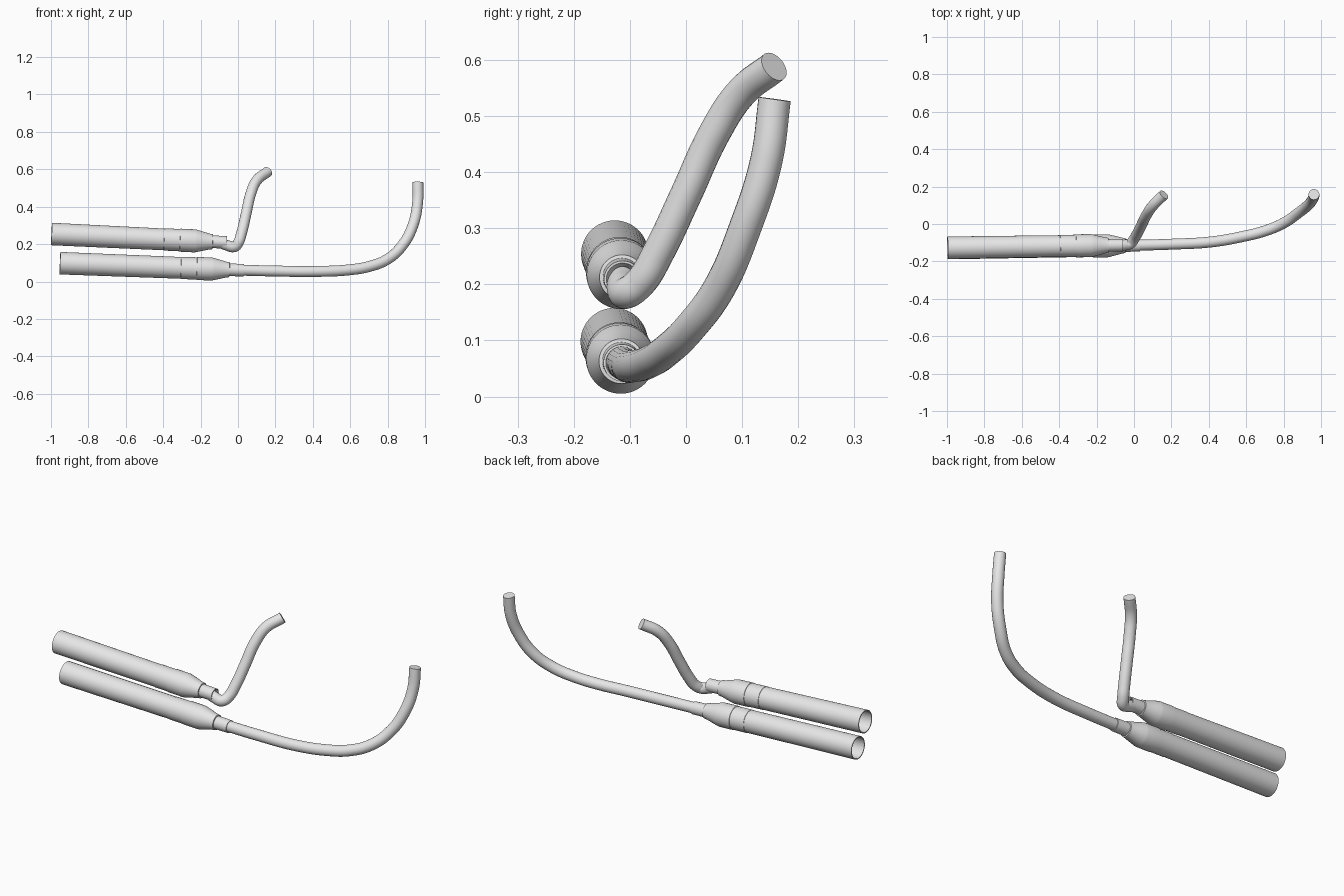
import bpy, bmesh, math
from mathutils import Vector

cube = bpy.data.objects.get("Cube")
if cube:
    bpy.data.objects.remove(cube, do_unlink=True)

# One plain metal colour
metal = bpy.data.materials.new("light_grey_metal")
metal.use_nodes = True
colour = (0.8, 0.8, 0.8, 1)
metal.diffuse_color = colour
metal.node_tree.nodes["Principled BSDF"].inputs["Base Color"].default_value = colour


def finish(obj, angle=25):
    bpy.ops.object.select_all(action='DESELECT')
    obj.select_set(True)
    bpy.context.view_layer.objects.active = obj
    bpy.ops.object.shade_smooth_by_angle(angle=math.radians(angle))


def lathe(name, profile, start, end, sides=48):
    """Spin (distance, radius) pairs about the line from start to end."""
    bm = bmesh.new()
    rings = []
    for d, r in profile:
        angles = [2 * math.pi * i / sides for i in range(sides)]
        rings.append([bm.verts.new((r * math.cos(a), r * math.sin(a), d)) for a in angles])
    for a, b in zip(rings, rings[1:]):
        for i in range(sides):
            j = (i + 1) % sides
            bm.faces.new((a[i], a[j], b[j], b[i]))
    bm.faces.new(rings[-1])
    bmesh.ops.recalc_face_normals(bm, faces=bm.faces)
    axis = Vector(end) - Vector(start)
    mesh = bpy.data.meshes.new(name)
    bm.to_mesh(mesh)
    bm.free()
    mesh.transform(axis.to_track_quat('Z', 'Y').to_matrix().to_4x4())
    mesh.materials.append(metal)
    obj = bpy.data.objects.new(name, mesh)
    obj.location = start
    bpy.context.collection.objects.link(obj)
    finish(obj)


def pipe(name, points, radius):
    """Round capped tube along a smooth path."""
    curve = bpy.data.curves.new(name, 'CURVE')
    curve.dimensions = '3D'
    curve.bevel_depth = radius
    curve.bevel_resolution = 8
    curve.resolution_u = 10
    curve.use_fill_caps = True
    spline = curve.splines.new('BEZIER')
    spline.bezier_points.add(len(points) - 1)
    for bp, co in zip(spline.bezier_points, points):
        bp.co = co
        bp.handle_left_type = bp.handle_right_type = 'AUTO'
    curve.materials.append(metal)
    obj = bpy.data.objects.new(name, curve)
    bpy.context.collection.objects.link(obj)
    bpy.ops.object.select_all(action='DESELECT')
    obj.select_set(True)
    bpy.context.view_layer.objects.active = obj
    bpy.ops.object.convert(target='MESH')
    finish(bpy.context.object, 40)


def silencer(name, start, end):
    """Collar, cone, two bands and a long open barrel."""
    length = (Vector(end) - Vector(start)).length
    lathe(name, [
        (0.012, 0.022), (0, 0.029), (0, 0.033), (0.075, 0.034),      # collar
        (0.076, 0.040), (0.092, 0.042), (0.13, 0.052),               # cone
        (0.158, 0.059), (0.17, 0.0615), (0.25, 0.0615),              # front band
        (0.251, 0.0595), (0.335, 0.0595), (0.336, 0.058),            # rear band
        (length, 0.060), (length, 0.055), (0.36, 0.053),             # barrel and bore
    ], start, end)


silencer("upper_silencer", (-0.06, -0.113, 0.209), (-0.997, -0.127, 0.254))
silencer("lower_silencer", (0.03, -0.114, 0.060), (-0.952, -0.128, 0.098))

pipe("upper_pipe", [
    (-0.10, -0.113, 0.209), (-0.06, -0.113, 0.194), (-0.022, -0.106, 0.185),
    (0.0, -0.08, 0.205), (0.018, -0.05, 0.255), (0.043, 0.0, 0.36),
    (0.068, 0.05, 0.468), (0.10, 0.097, 0.54), (0.16, 0.157, 0.588),
], 0.0285)

pipe("lower_pipe", [
    (0.0, -0.114, 0.061), (0.2, -0.108, 0.056), (0.42, -0.095, 0.054),
    (0.59, -0.065, 0.062), (0.70, -0.037, 0.08), (0.80, 0.005, 0.12),
    (0.88, 0.06, 0.195), (0.935, 0.105, 0.30), (0.96, 0.143, 0.42),
    (0.962, 0.158, 0.53),
], 0.029)
